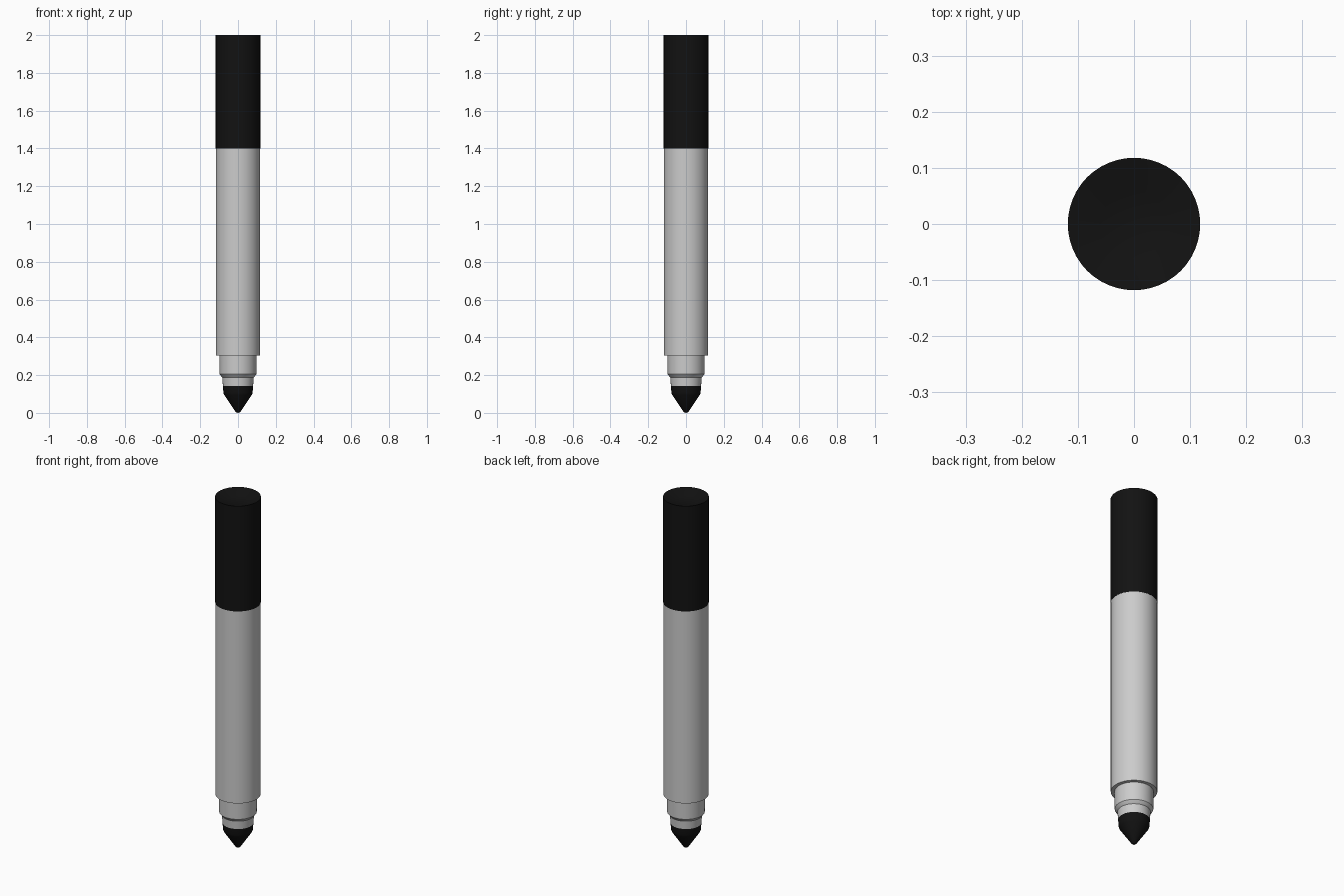
import bpy, bmesh, math

if "Cube" in bpy.data.objects:
    bpy.data.objects.remove(bpy.data.objects["Cube"])

SIDES = 48

def material(name, color):
    m = bpy.data.materials.new(name)
    m.diffuse_color = color
    m.use_nodes = True
    m.node_tree.nodes["Principled BSDF"].inputs["Base Color"].default_value = m.diffuse_color
    return m

def lathe(name, profile, mat=None):
    """Revolve (radius, z) points, listed from bottom to top, about z."""
    bm = bmesh.new()
    verts = [bm.verts.new((r, 0, z)) for r, z in profile]
    edges = [bm.edges.new(pair) for pair in zip(verts, verts[1:])]
    bmesh.ops.spin(bm, geom=verts + edges, cent=(0, 0, 0), axis=(0, 0, 1),
                   angle=math.tau, steps=SIDES, use_duplicate=False)
    bmesh.ops.remove_doubles(bm, verts=bm.verts, dist=1e-5)
    bmesh.ops.recalc_face_normals(bm, faces=bm.faces)
    mesh = bpy.data.meshes.new(name)
    bm.to_mesh(mesh)
    bm.free()
    obj = bpy.data.objects.new(name, mesh)
    bpy.context.collection.objects.link(obj)
    if mat:
        mesh.materials.append(mat)
    bpy.ops.object.select_all(action='DESELECT')
    obj.select_set(True)
    bpy.context.view_layer.objects.active = obj
    bpy.ops.object.shade_smooth_by_angle(angle=math.radians(30))
    return obj

black = material("black_plastic", (0.006, 0.006, 0.006, 1))

# Felt tip with a rounded point
lathe("felt_tip", [(0, 0), (0.008, 0.002), (0.015, 0.009), (0.073, 0.095),
                   (0.077, 0.105), (0.08, 0.142), (0, 0.142)], black)

# Stepped collar holding the tip, and the barrel
lathe("barrel", [(0, 0.142), (0.08, 0.142), (0.083, 0.188), (0.088, 0.193),
                 (0.097, 0.205), (0.098, 0.305), (0.117, 0.305),
                 (0.117, 1.40), (0, 1.40)])

# End cap with a shallow dished top
lathe("end_cap", [(0, 1.40), (0.118, 1.40), (0.118, 2.0), (0.115, 2.0),
                  (0.06, 1.975), (0, 1.975)], black)
